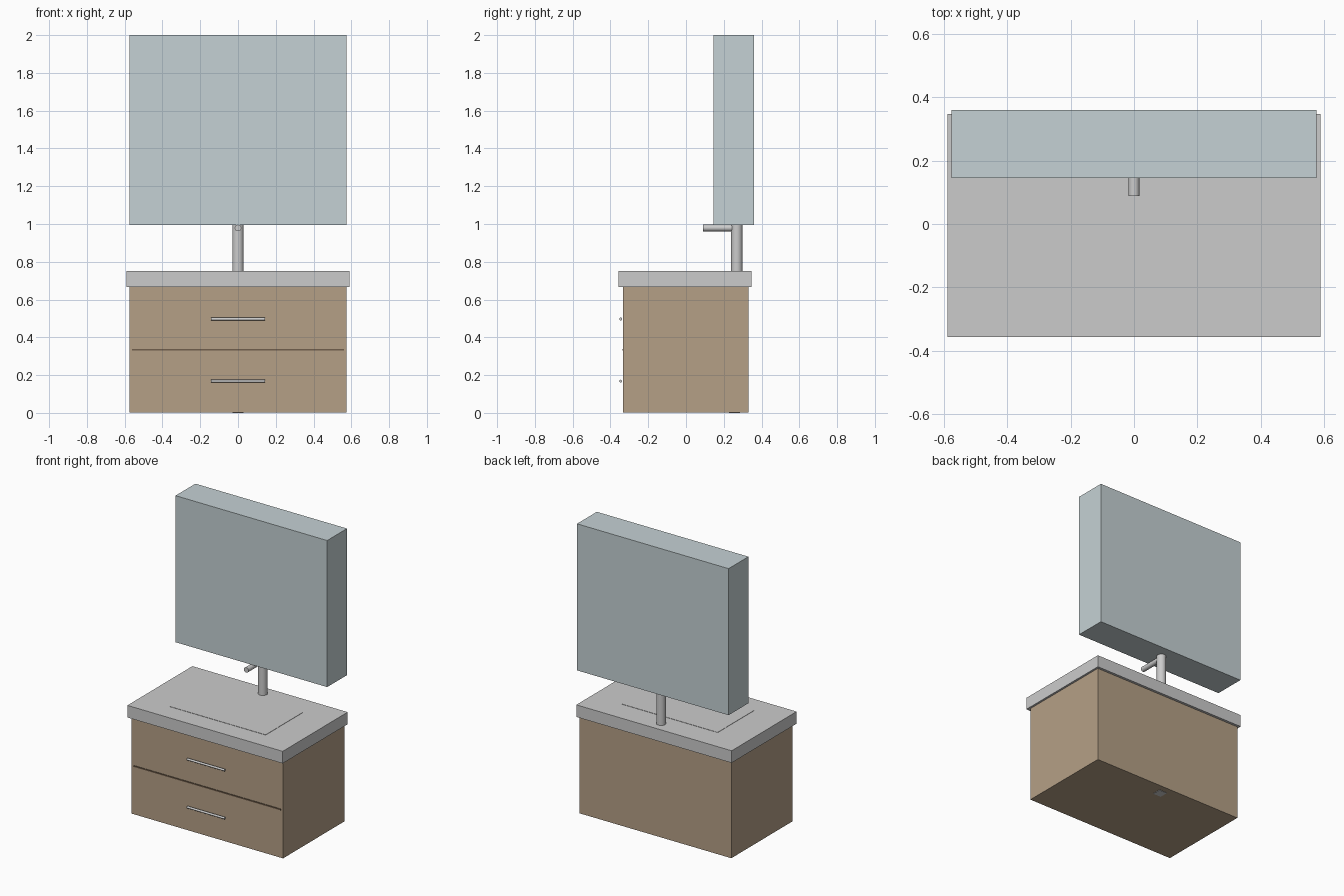
import bpy
from math import pi

if "Cube" in bpy.data.objects:
    bpy.data.objects.remove(bpy.data.objects["Cube"])


def material(name, color):
    m = bpy.data.materials.new(name)
    m.diffuse_color = (*color, 1)
    m.use_nodes = True
    m.node_tree.nodes["Principled BSDF"].inputs["Base Color"].default_value = m.diffuse_color
    return m


wood = material("wood", (0.46, 0.35, 0.24))
dark_wood = material("dark_wood", (0.16, 0.11, 0.07))
glass = material("mirror_glass", (0.56, 0.64, 0.66))


def finish(obj, name, mat):
    obj.name = name
    if mat:
        obj.data.materials.append(mat)
    return obj


def box(name, x, y, z, mat=None):
    """Box spanning the (min, max) pairs on each axis."""
    spans = (x, y, z)
    bpy.ops.mesh.primitive_cube_add(size=1, location=[(a + b) / 2 for a, b in spans])
    obj = bpy.context.object
    obj.scale = [b - a for a, b in spans]
    bpy.ops.object.transform_apply(location=False, rotation=False, scale=True)
    return finish(obj, name, mat)


def rod(name, center, radius, length, rotation=(0, 0, 0), mat=None):
    """Smooth cylinder with sharp end rims."""
    bpy.ops.mesh.primitive_cylinder_add(vertices=32, radius=radius, depth=length,
                                        location=center, rotation=rotation)
    obj = bpy.context.object
    bpy.ops.object.shade_smooth_by_angle()
    return finish(obj, name, mat)


# Cabinet with the seam between its two drawers
box("cabinet", (-0.575, 0.575), (-0.333, 0.33), (0.003, 0.667), wood)
box("drawer_seam", (-0.56, 0.56), (-0.337, -0.328), (0.329, 0.338), dark_wood)

# Drawer handles
for label, z in (("lower", 0.168), ("upper", 0.497)):
    rod(label + "_handle", (0, -0.346, z), 0.0075, 0.284, (0, pi / 2, 0))

# Countertop and the basin panel set almost flush into it
box("countertop", (-0.589, 0.589), (-0.357, 0.347), (0.667, 0.75))
box("basin", (-0.365, 0.365), (-0.222, 0.178), (0.68, 0.752))

# Tap: upright post and forward spout
rod("tap_post", (0, 0.269, 0.872), 0.03, 0.247)
rod("tap_spout", (0, 0.179, 0.979), 0.0175, 0.18, (pi / 2, 0, 0))

# Drain outlet showing at the cabinet underside
box("drain_outlet", (-0.03, 0.03), (0.227, 0.287), (0, 0.05))

# Mirror cabinet
box("mirror_cabinet", (-0.575, 0.575), (0.145, 0.36), (0.995, 2.0), glass)
